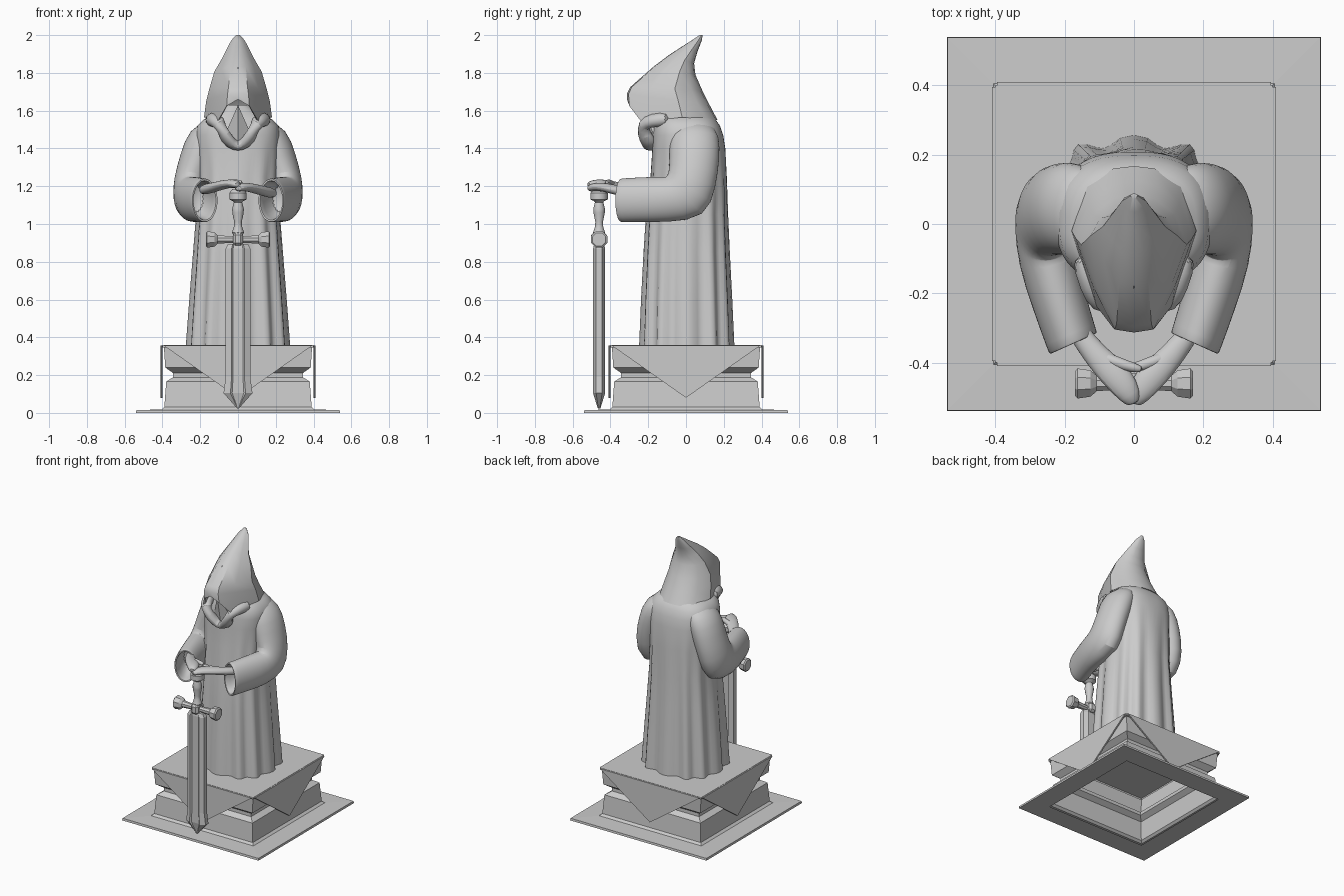
import bpy, bmesh, math
from mathutils import Vector as V

if "Cube" in bpy.data.objects:
    bpy.data.objects.remove(bpy.data.objects["Cube"])


def finish(ob, angle=35, sub=0):
    if sub:
        m = ob.modifiers.new("sub", 'SUBSURF')
        m.levels = m.render_levels = sub
    bpy.ops.object.select_all(action='DESELECT')
    ob.select_set(True)
    bpy.context.view_layer.objects.active = ob
    if angle:
        bpy.ops.object.shade_smooth_by_angle(angle=math.radians(angle))
    return ob


def make(name, verts, faces, angle=35, sub=0):
    me = bpy.data.meshes.new(name)
    me.from_pydata([tuple(v) for v in verts], [], faces)
    bm = bmesh.new()
    bm.from_mesh(me)
    bmesh.ops.recalc_face_normals(bm, faces=bm.faces)
    bm.to_mesh(me)
    bm.free()
    ob = bpy.data.objects.new(name, me)
    bpy.context.collection.objects.link(ob)
    return finish(ob, angle, sub)


def loft(name, rings, cap0=True, cap1=True, angle=35, sub=0):
    n = len(rings[0])
    verts = [p for r in rings for p in r]
    faces = [(i * n + j, i * n + (j + 1) % n, (i + 1) * n + (j + 1) % n, (i + 1) * n + j)
             for i in range(len(rings) - 1) for j in range(n)]
    if cap0:
        faces.append(tuple(range(n)))
    if cap1:
        faces.append(tuple(range(len(verts) - n, len(verts))))
    return make(name, verts, faces, angle, sub)


def ring(c, t, a, b, n=16, ref=(1, 0, 0)):
    t = V(t).normalized()
    side = V(ref) - t * V(ref).dot(t)
    side.normalize()
    up = t.cross(side)
    return [V(c) + side * a * math.cos(2 * math.pi * k / n) + up * b * math.sin(2 * math.pi * k / n)
            for k in range(n)]


def tube(name, pts, n=12, ref=(1, 0, 0), sub=1):
    P = [V(p[:3]) for p in pts]
    rings = []
    for i, p in enumerate(pts):
        t = P[min(i + 1, len(P) - 1)] - P[max(i - 1, 0)]
        rings.append(ring(P[i], t, p[3], p[4], n, ref))
    return loft(name, rings, sub=sub)


def square(h, z):
    return [(-h, -h, z), (h, -h, z), (h, h, z), (-h, h, z)]


# Pedestal: hollow stepped square with a thin floor plate
profile = [(.395, 0), (.54, 0), (.538, .015), (.405, .018), (.39, .032), (.38, .165),
           (.345, .188), (.345, .212), (.385, .24), (.392, .345), (.4, .347), (.4, .36)]
loft("pedestal", [square(h, z) for h, z in profile], cap0=False, angle=0)

# Four hanging triangular cloth flaps
for k in range(4):
    vs = [(x, y, z) for y in (-.409, -.399) for x, z in ((-.395, .358), (.395, .358), (0, .08))]
    flap = make("cloth_flap", vs, [(0, 1, 2), (3, 4, 5), (0, 1, 4, 3), (1, 2, 5, 4), (2, 0, 3, 5)], 0)
    flap.rotation_euler.z = k * math.pi / 2

# Robe body with folds fading upward: z, half width, front y, back y, fold depth
robe = [(.36, .26, -.232, .24, .016), (.6, .245, -.225, .232, .013), (.85, .228, -.215, .222, .01),
        (1.05, .215, -.205, .216, .007), (1.25, .213, -.185, .213, .003), (1.4, .222, -.178, .208, 0),
        (1.47, .225, -.176, .197, 0), (1.52, .215, -.17, .18, 0), (1.555, .18, -.16, .155, 0),
        (1.58, .13, -.155, .12, 0), (1.63, .06, -.15, .04, 0)]
rings = []
for z, rx, y0, y1, f in robe:
    r = []
    for k in range(72):
        t = 2 * math.pi * k / 72
        c, s = math.cos(t), math.sin(t)
        e = .78
        x = math.copysign(abs(c) ** e, c) * (rx + f * math.cos(12 * t))
        y = math.copysign(abs(s) ** e, s) * ((y1 - y0) / 2 + f * math.cos(12 * t)) + (y0 + y1) / 2
        r.append((x, y, z))
    rings.append(r)
loft("robe", rings, angle=50)

# Hood: plan shape is a wedge, narrow at the front; (position front to back, width share)
plan = [(0, 0), (.02, .33), (.3, .7), (.62, 1), (.85, .78), (.97, .38), (1, 0)]


def full(half):
    return half + [(-x, y, z) for x, y, z in half[-2:0:-1]]


hood = [((.088, 2.0), (.072, 2.0), .01), ((.083, 1.97), (.035, 1.975), .036),
        ((.06, 1.91), (-.02, 1.94), .062), ((.043, 1.85), (-.09, 1.895), .09),
        ((.05, 1.79), (-.17, 1.835), .125), ((.085, 1.71), (-.295, 1.725), .152),
        ((.125, 1.63), (-.313, 1.69), .168)]
rings = [full([(w * px, f[0] + (b[0] - f[0]) * u, f[1] + (b[1] - f[1]) * u) for u, px in plan])
         for b, f, w in hood]
rim = full([(0, -.312, 1.66), (.06, -.3, 1.625), (.11, -.235, 1.54), (.18, -.02, 1.565),
            (.135, .11, 1.555), (.06, .16, 1.55), (0, .167, 1.55)])
rings.append(rim)
for s, dz in ((.92, .004), (.8, .07), (.45, .17)):
    rings.append([(x * s, -.07 + (y + .07) * s, z + dz) for x, y, z in rim])
loft("hood", rings, angle=40)

# Cowl drape around the throat and shadowed face ridge
half = [(.15, -.08, 1.555, .04, .04), (.118, -.18, 1.55, .04, .04), (.095, -.228, 1.53, .036, .04),
        (.075, -.222, 1.475, .034, .042), (.042, -.195, 1.428, .032, .045)]
tube("cowl", half + [(0, -.18, 1.41, .03, .048)] + [(-p[0],) + p[1:] for p in half[::-1]],
     ref=(0, 0, 1))
make("face_shadow", [(0, -.235, 1.63), (-.075, -.165, 1.46), (.075, -.165, 1.46),
                     (0, -.195, 1.42), (0, -.1, 1.62)],
     [(0, 1, 3), (0, 3, 2), (0, 4, 1), (0, 2, 4), (1, 4, 2, 3)], 0)

# Sleeves with open cuffs: centre, direction, half width, half height
sleeve = [((.11, .04, 1.53), (.7, 0, -1), .05, .1), ((.17, .045, 1.465), (.4, 0, -1), .1, .135),
          ((.212, .045, 1.35), (.25, 0, -1), .096, .135), ((.25, .035, 1.23), (.1, -.25, -1), .093, .13),
          ((.256, .0, 1.14), (0, -1, -1), .09, .158), ((.25, -.1, 1.13), (-.2, -1, 0), .088, .122),
          ((.217, -.22, 1.13), (-.4, -1, 0), .08, .12), ((.179, -.335, 1.125), (-.45, -1, 0), .077, .118),
          ((.174, -.346, 1.125), (-.45, -1, 0), .076, .117), ((.175, -.345, 1.125), (-.45, -1, 0), .064, .104),
          ((.182, -.33, 1.125), (-.45, -1, 0), .062, .102), ((.235, -.19, 1.135), (-.4, -1, 0), .05, .085)]
for s in (1, -1):
    loft("sleeve", [[(s * p.x, p.y, p.z) for p in ring(c, t, a, b, 20)] for c, t, a, b in sleeve],
         angle=50, sub=1)
    # Hands folded over the pommel, one slightly higher
    dz = .012 if s < 0 else -.006
    hand = [(.2, -.25, 1.165, .03, .03), (.135, -.35, 1.18, .033, .027), (.085, -.405, 1.195, .042, .025),
            (.04, -.45, 1.203, .045, .023), (.01, -.495, 1.2, .034, .022), (0, -.52, 1.192, .018, .015)]
    thumb = [(.1, -.38, 1.19, .02, .02), (.05, -.4, 1.205, .018, .018), (.0, -.415, 1.21, .015, .015),
             (-.025, -.42, 1.208, .008, .008)]
    for nm, pts in (("hand", hand), ("thumb", thumb)):
        tube(nm, [(s * x, y, z + dz, a, b) for x, y, z, a, b in pts], ref=(s * .7, -.5, 0)
             if nm == "hand" else (0, 1, 0))

# Sword: grip with pommel, crossguard, centre block and blade
Y = -.46
grip = [(.02, .93), (.032, .955), (.022, .985), (.02, 1.01), (.03, 1.06), (.031, 1.08), (.022, 1.115),
        (.028, 1.122), (.046, 1.13), (.046, 1.165), (.03, 1.185)]
loft("sword_grip", [ring((0, Y, z), (0, 0, 1), r, r, 12) for r, z in grip])

side = [(.17, .038), (.163, .047), (.125, .041), (.108, .024), (.05, .02)]
guard = side + [(-x, r) for x, r in side[::-1]]
rot = (0, math.cos(math.pi / 8), math.sin(math.pi / 8))
loft("crossguard", [ring((x, Y, .918), (1, 0, 0), r, r, 8, rot) for x, r in guard], angle=20)

bpy.ops.mesh.primitive_cube_add(size=1, location=(0, Y, .92))
block = bpy.context.object
block.name = "guard_block"
block.scale = (.055, .085, .07)
bpy.ops.object.transform_apply(location=False, rotation=False, scale=True)
bev = block.modifiers.new("bevel", 'BEVEL')
bev.width, bev.segments = .014, 1

section = [(.065, -.016), (.065, .016), (.034, .032), (.026, .024), (-.026, .024), (-.034, .032),
           (-.065, .016), (-.065, -.016), (-.034, -.032), (-.026, -.024), (.026, -.024), (.034, -.032)]
blade = [(.895, .8, .8), (.87, 1, 1), (.19, 1, 1), (.105, 1.18, 1), (.022, .05, .2)]
loft("sword_blade", [[(x * sx, Y + y * sy, z) for x, y in section] for z, sx, sy in blade], angle=0)
